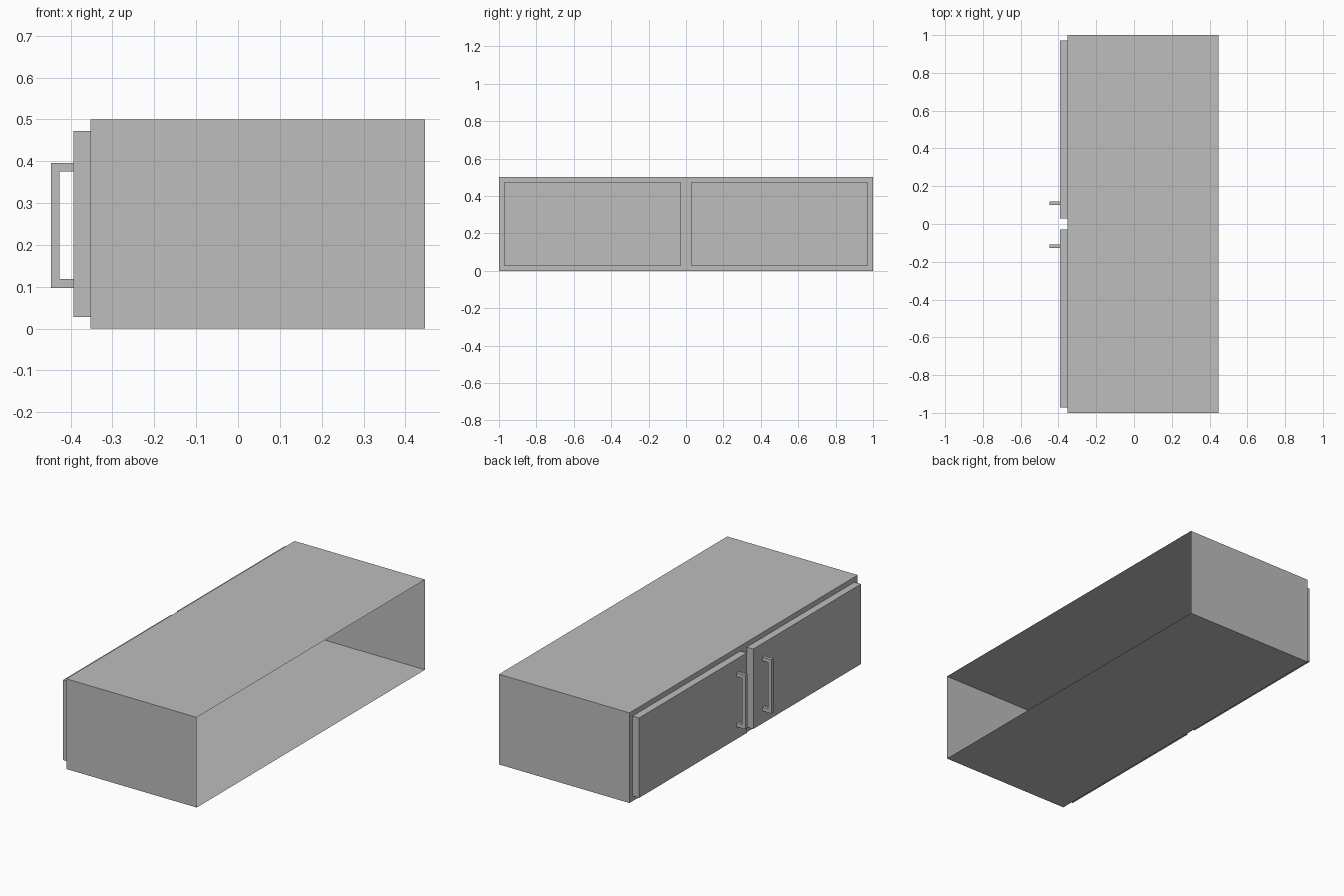
import bpy
import bmesh

cube = bpy.data.objects.get("Cube")
if cube:
    bpy.data.objects.remove(cube, do_unlink=True)

GREY = (0.51, 0.51, 0.51, 1)
grey = bpy.data.materials.new("plain_grey")
grey.use_nodes = True
grey.diffuse_color = GREY
grey.node_tree.nodes["Principled BSDF"].inputs["Base Color"].default_value = GREY

BACK, FACE, DOOR, GRIP = 0.447, -0.353, -0.393, -0.447
HEIGHT, MARGIN, BAR = 0.5, 0.04, 0.021


def add_object(name, bm):
    mesh = bpy.data.meshes.new(name)
    bm.to_mesh(mesh)
    bm.free()
    mesh.materials.append(grey)
    obj = bpy.data.objects.new(name, mesh)
    bpy.context.collection.objects.link(obj)
    return obj


# Cabinet shell: thin sheet box, open at the wall side, doors raised from its face
bm = bmesh.new()
bmesh.ops.create_cube(bm, size=1)
for v in bm.verts:
    v.co.x = BACK if v.co.x > 0 else FACE
    v.co.y *= 2
    v.co.z = (v.co.z + 0.5) * HEIGHT
wall_side = [f for f in bm.faces if f.normal.x > 0.9]
bmesh.ops.delete(bm, geom=wall_side, context="FACES_ONLY")

# Split the door side in two
bmesh.ops.bisect_plane(bm, geom=bm.verts[:] + bm.edges[:] + bm.faces[:],
                       plane_co=(0, 0, 0), plane_no=(0, 1, 0))
bm.normal_update()
doors = [f for f in bm.faces if f.normal.x < -0.9]

# Inset each half, then pull it out as a door panel
bmesh.ops.inset_individual(bm, faces=doors, thickness=MARGIN)
panels = bmesh.ops.extrude_discrete_faces(bm, faces=doors)["faces"]
for panel in panels:
    for v in panel.verts:
        v.co.x = DOOR
add_object("cabinet_with_doors", bm)


# Handles: C-shaped profile extruded sideways
def add_handle(name, y, width=0.018, low=0.097, high=0.396):
    profile = [(DOOR, low), (GRIP, low), (GRIP, high), (DOOR, high),
               (DOOR, high - BAR), (GRIP + BAR, high - BAR),
               (GRIP + BAR, low + BAR), (DOOR, low + BAR)]
    bm = bmesh.new()
    face = bm.faces.new([bm.verts.new((x, y - width / 2, z)) for x, z in profile])
    out = bmesh.ops.extrude_face_region(bm, geom=[face], use_keep_orig=True)
    moved = [g for g in out["geom"] if isinstance(g, bmesh.types.BMVert)]
    bmesh.ops.translate(bm, verts=moved, vec=(0, width, 0))
    bmesh.ops.recalc_face_normals(bm, faces=bm.faces[:])
    add_object(name, bm)


add_handle("rear_door_handle", 0.11)
add_handle("front_door_handle", -0.118)
